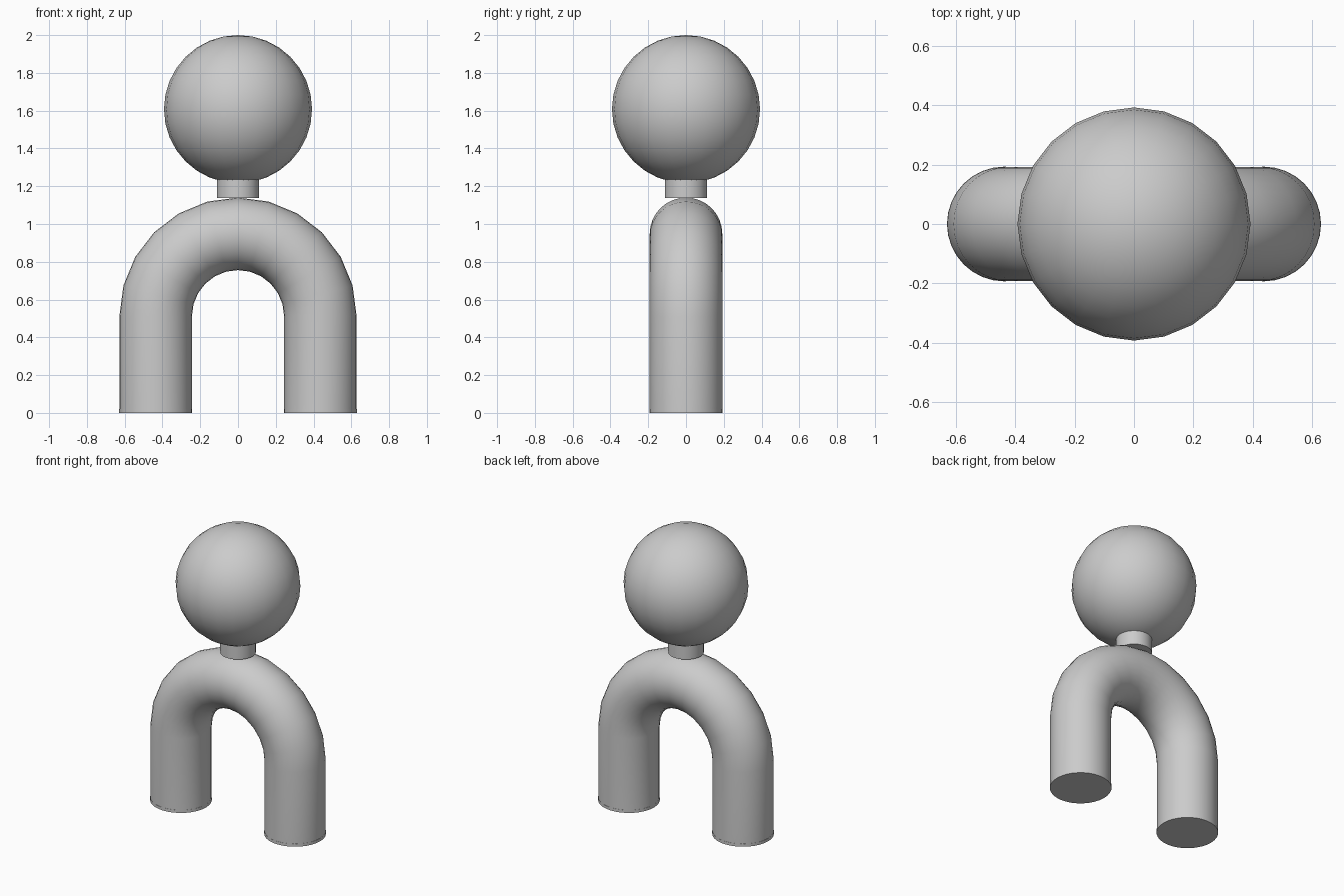
import bpy, bmesh, math

if "Cube" in bpy.data.objects:
    bpy.data.objects.remove(bpy.data.objects["Cube"])

LEG_X = 0.436    # leg centre line, also the arch radius
TUBE_R = 0.192
ARCH_Z = 0.512   # height where the legs turn into the arch
FOOT_H = 0.02
SIDES = 32


def smooth(obj, angle=40):
    bpy.ops.object.select_all(action='DESELECT')
    obj.select_set(True)
    bpy.context.view_layer.objects.active = obj
    bpy.ops.object.shade_smooth_by_angle(angle=math.radians(angle))


def cylinder(name, x, radius, z0, z1):
    bpy.ops.mesh.primitive_cylinder_add(vertices=SIDES, radius=radius, depth=z1 - z0,
                                        location=(x, 0, (z0 + z1) / 2))
    obj = bpy.context.object
    obj.name = name
    smooth(obj)


# Arched body and legs: one circle swept along an upside-down U
path = [(LEG_X, FOOT_H, 0)]
for i in range(13):
    a = math.pi * i / 12
    path.append((LEG_X * math.cos(a), ARCH_Z + LEG_X * math.sin(a), a))
path.append((-LEG_X, FOOT_H, math.pi))

bm = bmesh.new()
rings = []
for x, z, a in path:
    ring = []
    for k in range(SIDES):
        t = 2 * math.pi * k / SIDES
        r = TUBE_R * math.cos(t)
        ring.append(bm.verts.new((x + r * math.cos(a), TUBE_R * math.sin(t), z + r * math.sin(a))))
    rings.append(ring)
for r0, r1 in zip(rings, rings[1:]):
    for k in range(SIDES):
        n = (k + 1) % SIDES
        bm.faces.new((r0[k], r0[n], r1[n], r1[k]))
bm.faces.new(rings[0])
bm.faces.new(rings[-1])
bmesh.ops.recalc_face_normals(bm, faces=bm.faces)
mesh = bpy.data.meshes.new("arched_legs")
bm.to_mesh(mesh)
bm.free()
body = bpy.data.objects.new("arched_legs", mesh)
bpy.context.collection.objects.link(body)
smooth(body)

# Thin foot pads
for side, name in ((-1, "left_foot_pad"), (1, "right_foot_pad")):
    cylinder(name, side * LEG_X, TUBE_R + 0.001, 0, FOOT_H)

# Neck, running up into the head
cylinder("neck", 0, 0.112, 1.138, 1.26)

# Ball head
bpy.ops.mesh.primitive_uv_sphere_add(segments=24, ring_count=16, radius=0.392, location=(0, 0, 1.608))
head = bpy.context.object
head.name = "head"
smooth(head)
